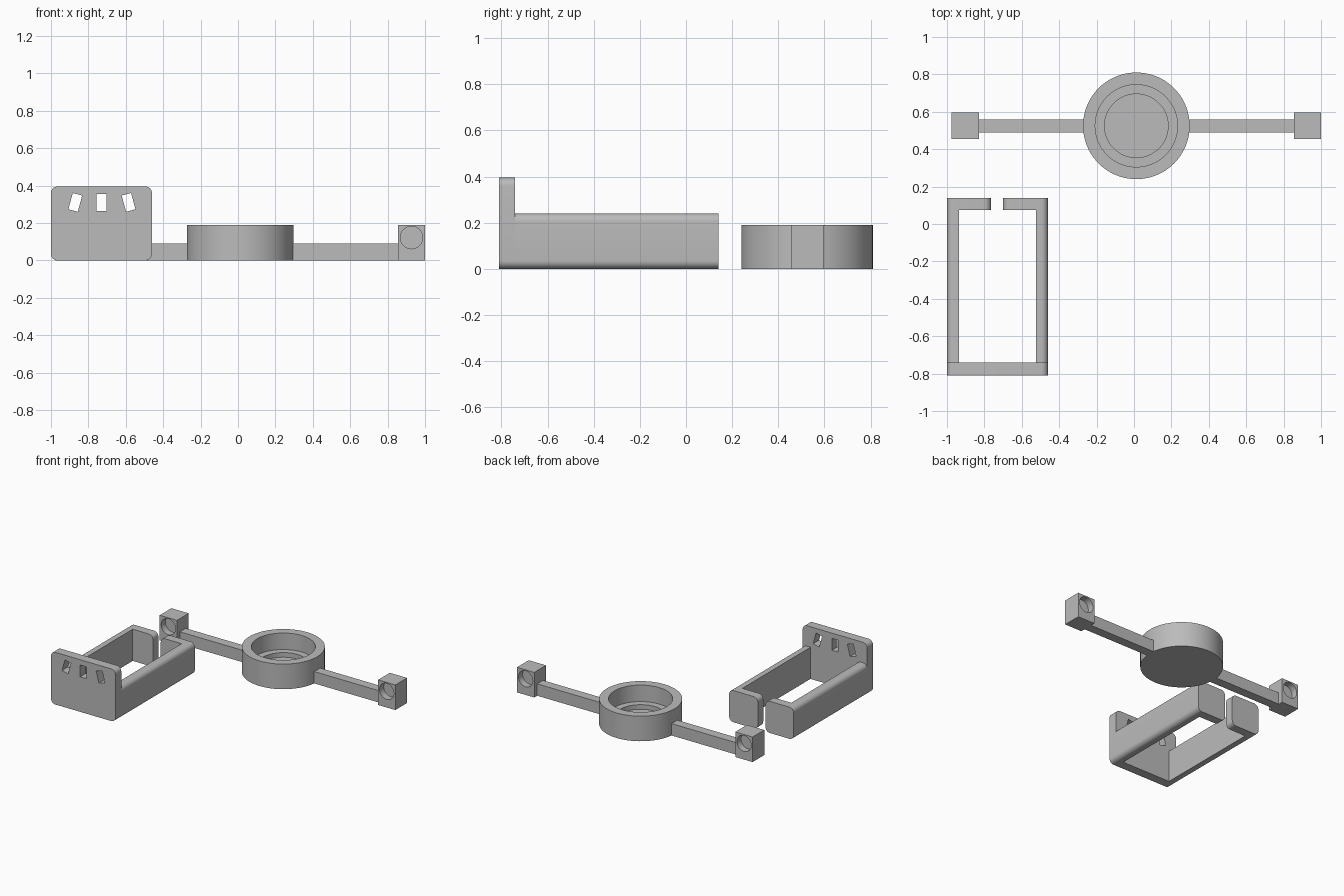
import bpy, bmesh, math

if "Cube" in bpy.data.objects:
    bpy.data.objects.remove(bpy.data.objects["Cube"])

grey = bpy.data.materials.new("matte grey")
grey.diffuse_color = (0.5, 0.5, 0.5, 1)
grey.use_nodes = True
grey.node_tree.nodes["Principled BSDF"].inputs["Base Color"].default_value = grey.diffuse_color

CX, CY = 0.0125, 0.525   # centre of the cup


def finish(name, bm):
    bmesh.ops.recalc_face_normals(bm, faces=bm.faces)
    mesh = bpy.data.meshes.new(name)
    bm.to_mesh(mesh)
    bm.free()
    mesh.materials.append(grey)
    obj = bpy.data.objects.new(name, mesh)
    bpy.context.collection.objects.link(obj)
    return obj


def activate(obj):
    bpy.ops.object.select_all(action='DESELECT')
    obj.select_set(True)
    bpy.context.view_layer.objects.active = obj


def smooth(obj):
    activate(obj)
    bpy.ops.object.shade_smooth_by_angle(angle=math.radians(30))


def slab(name, x0, x1, y0, y1, z0, z1, radii=(0, 0, 0, 0)):
    """Front outline with rounded corners (bl, br, tr, tl), extruded along y."""
    corners = [(x0, z0, 1, 1, 180), (x1, z0, -1, 1, 270),
               (x1, z1, -1, -1, 0), (x0, z1, 1, -1, 90)]
    bm = bmesh.new()
    verts = []
    for (x, z, sx, sz, start), r in zip(corners, radii):
        for i in range(9 if r else 1):
            a = math.radians(start + i * 90 / 8)
            px = x + sx * r + r * math.cos(a)
            pz = z + sz * r + r * math.sin(a)
            verts.append(bm.verts.new((px, y0, pz)))
    face = bm.faces.new(verts)
    ext = bmesh.ops.extrude_face_region(bm, geom=[face])
    moved = [v for v in ext["geom"] if isinstance(v, bmesh.types.BMVert)]
    bmesh.ops.translate(bm, verts=moved, vec=(0, y1 - y0, 0))
    return finish(name, bm)


def cut(obj, cutters):
    for c in cutters:
        c.hide_render = True
        mod = obj.modifiers.new("cut", 'BOOLEAN')
        mod.operation, mod.solver, mod.object = 'DIFFERENCE', 'EXACT', c
        activate(obj)
        bpy.ops.object.modifier_apply(modifier=mod.name)
        bpy.data.objects.remove(c)


def lathe(name, profile, steps=96):
    """Closed solid spun about the vertical axis of the cup."""
    bm = bmesh.new()
    rings = []
    for r, z in profile:
        rings.append([bm.verts.new((CX + r * math.cos(2 * math.pi * i / steps),
                                    CY + r * math.sin(2 * math.pi * i / steps), z))
                      for i in range(steps)])
    for a, b in zip(rings, rings[1:]):
        for i in range(steps):
            j = (i + 1) % steps
            bm.faces.new((a[i], a[j], b[j], b[i]))
    bm.faces.new(rings[0])
    bm.faces.new(rings[-1])
    return finish(name, bm)


# Cup with a stepped bore and a closed floor
smooth(lathe("cup", [(0.285, 0), (0.285, 0.19), (0.22, 0.19),
                     (0.22, 0.065), (0.17, 0.065), (0.17, 0.03)]))

# Arms and end blocks, each block with a round recess front and back
for side, s in (("left", -1), ("right", 1)):
    xa, xb = sorted((CX + s * 0.28, CX + s * 0.8425))
    slab(side + "_arm", xa, xb, CY - 0.035, CY + 0.035, 0, 0.09)
    xc = CX + s * 0.915
    block = slab(side + "_end_block", xc - 0.0725, xc + 0.0725,
                 CY - 0.07, CY + 0.07, 0, 0.19)
    cutters = []
    for d in (-1, 1):
        bpy.ops.mesh.primitive_cylinder_add(
            vertices=48, radius=0.06, depth=0.1,
            location=(xc, CY + d * 0.07, 0.122), rotation=(math.pi / 2, 0, 0))
        cutters.append(bpy.context.object)
    cut(block, cutters)
    smooth(block)

# Front plate of the bracket with three slanted slots
R = 0.035
plate = slab("front_plate", -1, -0.46, -0.81, -0.74, 0, 0.395, (R,) * 4)
slots = []
for x, tilt in ((-0.87, 15), (-0.73, 0), (-0.585, -15)):
    bpy.ops.mesh.primitive_cube_add(size=1, location=(x, -0.775, 0.31),
                                    rotation=(0, math.radians(tilt), 0))
    bpy.context.object.scale = (0.052, 0.2, 0.09)
    slots.append(bpy.context.object)
bpy.context.view_layer.update()
cut(plate, slots)
smooth(plate)

# Side rails, rounded on their outer edges
smooth(slab("left_rail", -1, -0.935, -0.74, 0.075, 0, 0.24, (R, 0, 0, R)))
smooth(slab("right_rail", -0.525, -0.46, -0.74, 0.075, 0, 0.24, (0, R, R, 0)))

# Back flanges with a gap between them
smooth(slab("left_flange", -1, -0.765, 0.075, 0.14, 0, 0.24, (R,) * 4))
smooth(slab("right_flange", -0.7, -0.46, 0.075, 0.14, 0, 0.24, (R,) * 4))
